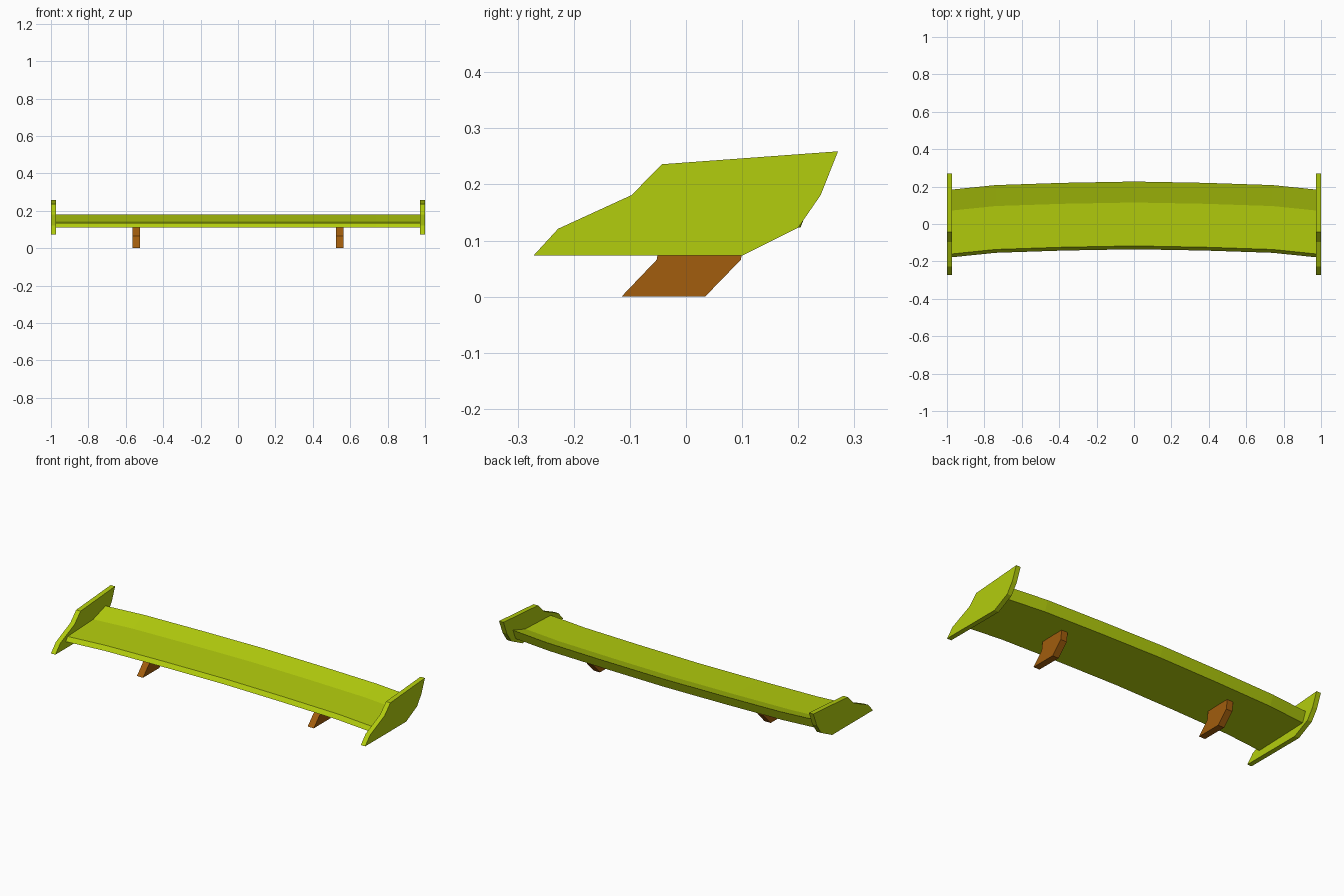
import bpy, bmesh

if "Cube" in bpy.data.objects:
    bpy.data.objects.remove(bpy.data.objects["Cube"])


def material(name, rgb):
    m = bpy.data.materials.new(name)
    m.diffuse_color = (*rgb, 1)
    m.use_nodes = True
    m.node_tree.nodes["Principled BSDF"].inputs["Base Color"].default_value = m.diffuse_color
    return m


GREEN = material("lime_paint", (0.45, 0.61, 0.004))
ORANGE = material("orange_paint", (0.36, 0.11, 0.004))


def loft(name, profile, stations, mat):
    """Sweep a (y, z) profile through (x, y shift) stations and cap both ends."""
    bm = bmesh.new()
    rings = [[bm.verts.new((x, y + dy, z)) for y, z in profile] for x, dy in stations]
    n = len(profile)
    for a, b in zip(rings, rings[1:]):
        for i in range(n):
            j = (i + 1) % n
            bm.faces.new((a[i], a[j], b[j], b[i]))
    bm.faces.new(rings[0])
    bm.faces.new(rings[-1])
    bmesh.ops.recalc_face_normals(bm, faces=bm.faces)
    mesh = bpy.data.meshes.new(name)
    bm.to_mesh(mesh)
    bm.free()
    obj = bpy.data.objects.new(name, mesh)
    bpy.context.collection.objects.link(obj)
    mesh.materials.append(mat)
    return obj


# Wing blade, swept back towards the front at its tips
wing_profile = [(-0.135, 0.112), (-0.117, 0.135), (0.115, 0.145),
                (0.227, 0.18), (0.204, 0.123)]
half_span = [(0, 0), (0.38, -0.007), (0.74, -0.019), (0.975, -0.043)]
span = [(-x, dy) for x, dy in half_span[:0:-1]] + half_span
loft("wing_blade", wing_profile, span, GREEN)

plate_profile = [(-0.272, 0.073), (-0.228, 0.121), (-0.097, 0.181), (-0.043, 0.236),
                 (0.271, 0.259), (0.24, 0.181), (0.2, 0.123), (0.1, 0.073)]
post_profile = [(-0.115, 0), (0.034, 0), (0.098, 0.066), (0.105, 0.118),
                (-0.045, 0.118), (-0.052, 0.066)]

# End plates and support posts on both sides
for side, s in (("left", -1), ("right", 1)):
    loft(side + "_end_plate", plate_profile, [(s * 0.972, 0), (s * 1.0, 0)], GREEN)
    loft(side + "_support_post", post_profile, [(s * 0.524, 0), (s * 0.563, 0)], ORANGE)
